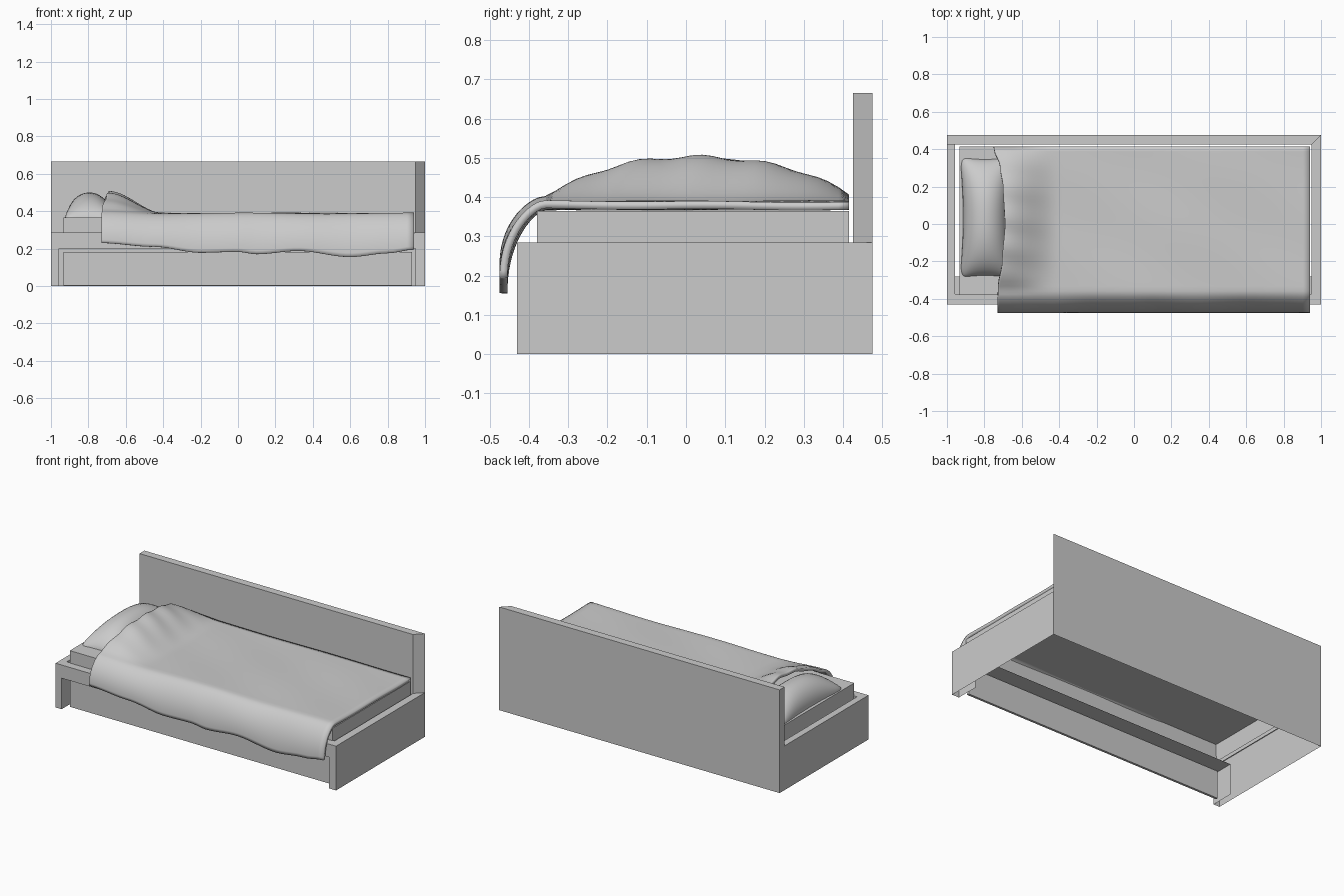
import bpy, bmesh, math

if "Cube" in bpy.data.objects:
    bpy.data.objects.remove(bpy.data.objects["Cube"])


class Shell:
    """Collects thin walls and flat panels into one mesh object."""
    def __init__(self, name):
        self.name, self.bm = name, bmesh.new()

    def panel(self, pts):
        self.bm.faces.new([self.bm.verts.new(p) for p in pts])

    def flat(self, pts, z):
        self.panel([(x, y, z) for x, y in pts])

    def wall(self, path, z0, z1, closed=False):
        ends = path[1:] + ([path[0]] if closed else [])
        for a, b in zip(path, ends):
            self.panel([(*a, z0), (*b, z0), (*b, z1), (*a, z1)])

    def finish(self):
        bmesh.ops.remove_doubles(self.bm, verts=self.bm.verts, dist=0.0005)
        bmesh.ops.recalc_face_normals(self.bm, faces=self.bm.faces)
        me = bpy.data.meshes.new(self.name)
        self.bm.to_mesh(me)
        self.bm.free()
        ob = bpy.data.objects.new(self.name, me)
        bpy.context.collection.objects.link(ob)
        return ob


def surface(name, func, nu, nv):
    """Smooth grid surface from func(u, v), u and v in 0..1."""
    bm = bmesh.new()
    g = [[bm.verts.new(func(i / nu, j / nv)) for j in range(nv + 1)] for i in range(nu + 1)]
    for i in range(nu):
        for j in range(nv):
            f = bm.faces.new((g[i][j], g[i + 1][j], g[i + 1][j + 1], g[i][j + 1]))
            f.smooth = True
    me = bpy.data.meshes.new(name)
    bm.to_mesh(me)
    bm.free()
    ob = bpy.data.objects.new(name, me)
    bpy.context.collection.objects.link(ob)
    return ob


def lerp_table(table, t):
    for (a, p), (b, q) in zip(table, table[1:]):
        if t <= b:
            k = max(0, (t - a) / (b - a))
            k = k * k * (3 - 2 * k)
            return p + (q - p) * k
    return table[-1][1]


# Bed frame: hollow shell, open below, with a front opening and its reveal
L, R, F, B, RIM = -0.957, 0.95, -0.43, 0.475, 0.285
IN_F, IN_B = -0.375, 0.425
frame = Shell("bed_frame")
frame.wall([(-1, F), (-1, B), (1, B), (1, F)], 0, RIM)
frame.wall([(-1, F), (L, F)], 0, RIM)
frame.wall([(R, F), (1, F)], 0, RIM)
frame.wall([(L, F), (R, F)], 0.2, RIM)
for x in (L, R):
    frame.wall([(x, F), (x, -0.28)], 0, 0.2)
frame.flat([(L, F), (R, F), (R, -0.28), (L, -0.28)], 0.2)
frame.flat([(-1, F), (1, F), (R, IN_F), (L, IN_F)], RIM)
frame.flat([(-1, F), (L, IN_F), (L, IN_B), (-1, IN_B)], RIM)
frame.flat([(1, F), (1, B), (R, IN_B), (R, IN_F)], RIM)
frame.wall([(L, IN_F), (R, IN_F), (R, IN_B), (L, IN_B)], 0.25, RIM, True)
frame.finish()

# Tall back board with one mitred end
board = Shell("back_board")
outline = [(-1, IN_B), (R, IN_B), (1, B), (-1, B)]
board.wall(outline, RIM, 0.665, True)
board.flat(outline, 0.665)
board.finish()

# Mattress, open underneath
mattress = Shell("mattress")
outline = [(-0.933, -0.38), (0.94, -0.38), (0.94, 0.415), (-0.933, 0.415)]
mattress.wall(outline, 0.25, 0.365, True)
mattress.flat(outline, 0.365)
mattress.finish()

# Recessed drawer front
drawer = Shell("drawer_front")
outline = [(-0.933, -0.38), (0.93, -0.38), (0.93, -0.365), (-0.933, -0.365)]
drawer.wall(outline, 0.003, 0.182, True)
drawer.flat(outline, 0.003)
drawer.flat(outline, 0.182)
drawer.finish()


# Pillow: domed cushion with slightly pinched sides
def pillow_point(u, v):
    a, b = math.sin((u - 0.5) * math.pi), math.sin((v - 0.5) * math.pi)
    x = -0.795 + 0.135 * a * (0.88 + 0.12 * b * b - 0.1 * abs(b) ** 14)
    y = 0.035 + 0.32 * b * (0.97 + 0.03 * a * a - 0.04 * abs(a) ** 14)
    z = 0.366 + 0.134 * (1 - a * a) ** 0.5 * (1 - abs(b) ** 2.4) ** 0.65
    return x, y, z


surface("pillow", pillow_point, 20, 28)

# Blanket: lies flat, rises over the pillow and hangs over the front edge
HEM = [(-0.73, 0.23), (-0.45, 0.21), (-0.2, 0.178), (0, 0.183), (0.1, 0.17), (0.32, 0.188),
       (0.6, 0.155), (0.8, 0.175), (0.94, 0.195)]
HEAD = [(-0.48, -0.73), (-0.35, -0.728), (-0.2, -0.705), (0, -0.69), (0.2, -0.7),
        (0.3, -0.715), (0.415, -0.75)]
RISE = [(-0.69, 1.0), (-0.4, 0.0)]


def blanket_point(u, v):
    flat = 0.66
    if v <= flat:                       # top, from the back edge forward
        y, z, drop = 0.415 - 0.775 * v / flat, 0.0, False
    else:                               # rounded overhang
        k = (v - flat) / (1 - flat)
        y, z, drop = -0.36 - 0.115 * math.sin(k * math.pi / 2) ** 0.85, k, True
    head = lerp_table(HEAD, y)
    x = head + (0.94 - head) * u ** 1.25
    rise = lerp_table(RISE, x)
    hump = max(0, 1 - abs((y - 0.035) / 0.385) ** 2.3) ** 0.85
    top = 0.389 + 0.012 * rise + 0.1 * rise * hump
    top += 0.003 * math.sin(7 * x + 5 * y) * math.sin(9 * y + 2)
    top += 0.005 * rise * math.sin(38 * y + 9 * x) * hump
    if drop:
        fall = z ** 1.4
        top += (lerp_table(HEM, x) - top) * fall
    return x, y, top


blanket = surface("blanket", blanket_point, 56, 44)
bm = bmesh.new()
bm.from_mesh(blanket.data)
bm.normal_update()
if sum(f.normal.z for f in bm.faces) < 0:
    bmesh.ops.reverse_faces(bm, faces=bm.faces)
bm.to_mesh(blanket.data)
bm.free()
mod = blanket.modifiers.new("thickness", 'SOLIDIFY')
mod.thickness, mod.offset = 0.02, -1
bpy.context.view_layer.objects.active = blanket
blanket.select_set(True)
bpy.ops.object.shade_smooth_by_angle(angle=math.radians(40))
